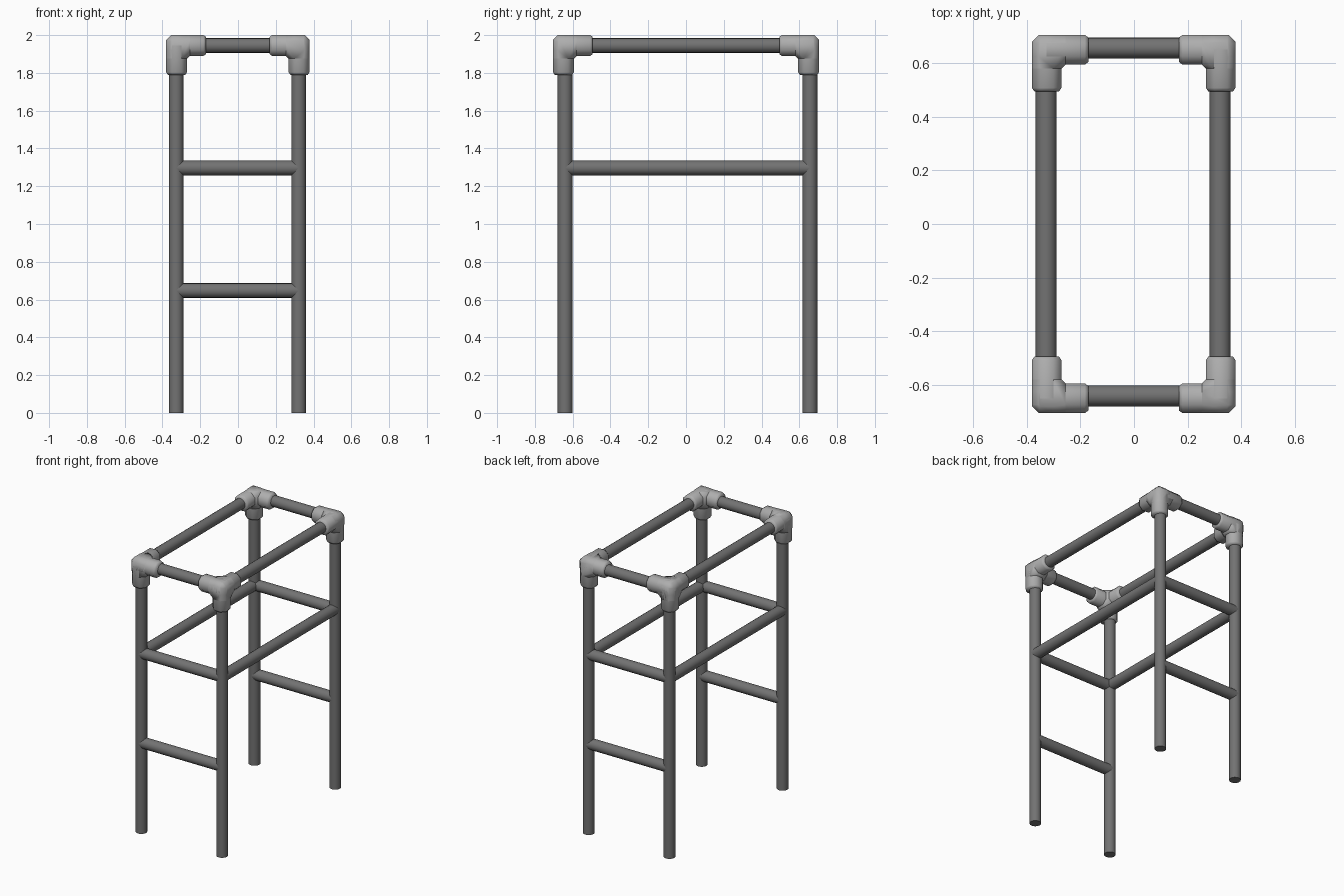
import bpy, bmesh
from mathutils import Vector

if "Cube" in bpy.data.objects:
    bpy.data.objects.remove(bpy.data.objects["Cube"])

R = 0.039                       # pipe radius
H = 0.055                       # fitting half width
XS = (-0.327, 0.321)            # post positions
YS = (-0.640, 0.656)
TOP = 1.945                     # top rail height


def material(name, v):
    m = bpy.data.materials.new(name)
    m.diffuse_color = (v, v, v, 1)
    m.use_nodes = True
    m.node_tree.nodes["Principled BSDF"].inputs["Base Color"].default_value = m.diffuse_color
    return m


DARK = material("dark_pipe", 0.17)
LIGHT = material("grey_fitting", 0.42)


def finish(ob, mat, angle):
    ob.data.materials.append(mat)
    bpy.ops.object.select_all(action='DESELECT')
    ob.select_set(True)
    bpy.context.view_layer.objects.active = ob
    bpy.ops.object.shade_smooth_by_angle(angle=angle)


def pipe(name, a, b):
    a, b = Vector(a), Vector(b)
    d = b - a
    bpy.ops.mesh.primitive_cylinder_add(
        vertices=16, radius=R, depth=d.length, location=(a + b) / 2,
        rotation=d.to_track_quat('Z', 'Y').to_euler())
    ob = bpy.context.object
    ob.name = name
    finish(ob, DARK, 0.6)


def ring(axis, s, h, signs):
    """Octagon ring around one arm axis, s away from the fitting centre."""
    c = h * 0.45
    pts = []
    for u, v in ((h, c), (c, h), (-c, h), (-h, c), (-h, -c), (-c, -h), (c, -h), (h, -c)):
        p = [0, 0, 0]
        p[axis], p[(axis + 1) % 3], p[(axis + 2) % 3] = s * signs[axis], u, v
        pts.append(p)
    return pts


def hull(bm, pts):
    vs = [bm.verts.new(p) for p in pts]
    bmesh.ops.convex_hull(bm, input=vs)


def fitting(name, centre, signs):
    bm = bmesh.new()
    # hub with gussets between the arms
    pts = []
    for axis in range(3):
        pts += ring(axis, -0.03, H, signs) + ring(axis, 0.07, H, signs)
    hull(bm, pts)
    # three sleeves with chamfered mouths
    for axis in range(3):
        hull(bm, ring(axis, 0.0, H, signs) + ring(axis, 0.142, H, signs)
             + ring(axis, 0.155, H * 0.84, signs))
    loose = [v for v in bm.verts if not v.link_faces]
    bmesh.ops.delete(bm, geom=loose, context='VERTS')
    bmesh.ops.dissolve_limit(bm, angle_limit=0.01, verts=bm.verts, edges=bm.edges)
    bmesh.ops.recalc_face_normals(bm, faces=bm.faces)
    me = bpy.data.meshes.new(name)
    bm.to_mesh(me)
    bm.free()
    ob = bpy.data.objects.new(name, me)
    ob.location = centre
    bpy.context.collection.objects.link(ob)
    finish(ob, LIGHT, 1.0)


# posts and corner fittings
for x, sx in zip(XS, ("left", "right")):
    for y, sy in zip(YS, ("front", "back")):
        pipe(f"{sy}_{sx}_post", (x, y, 0), (x, y, TOP))
        cx = -0.325 if x < 0 else 0.323
        cy = -0.649 if y < 0 else 0.649
        fitting(f"{sy}_{sx}_corner_fitting", (cx, cy, TOP),
                (1 if x < 0 else -1, 1 if y < 0 else -1, -1))

# end rails, front and back
for y, sy in zip(YS, ("front", "back")):
    for z, level in ((TOP, "top"), (1.297, "middle"), (0.648, "lower")):
        pipe(f"{sy}_{level}_rail", (XS[0], y, z), (XS[1], y, z))

# long side rails
for x, sx in zip(XS, ("left", "right")):
    for z, level in ((TOP, "top"), (1.297, "middle")):
        pipe(f"{sx}_{level}_rail", (x, YS[0], z), (x, YS[1], z))
